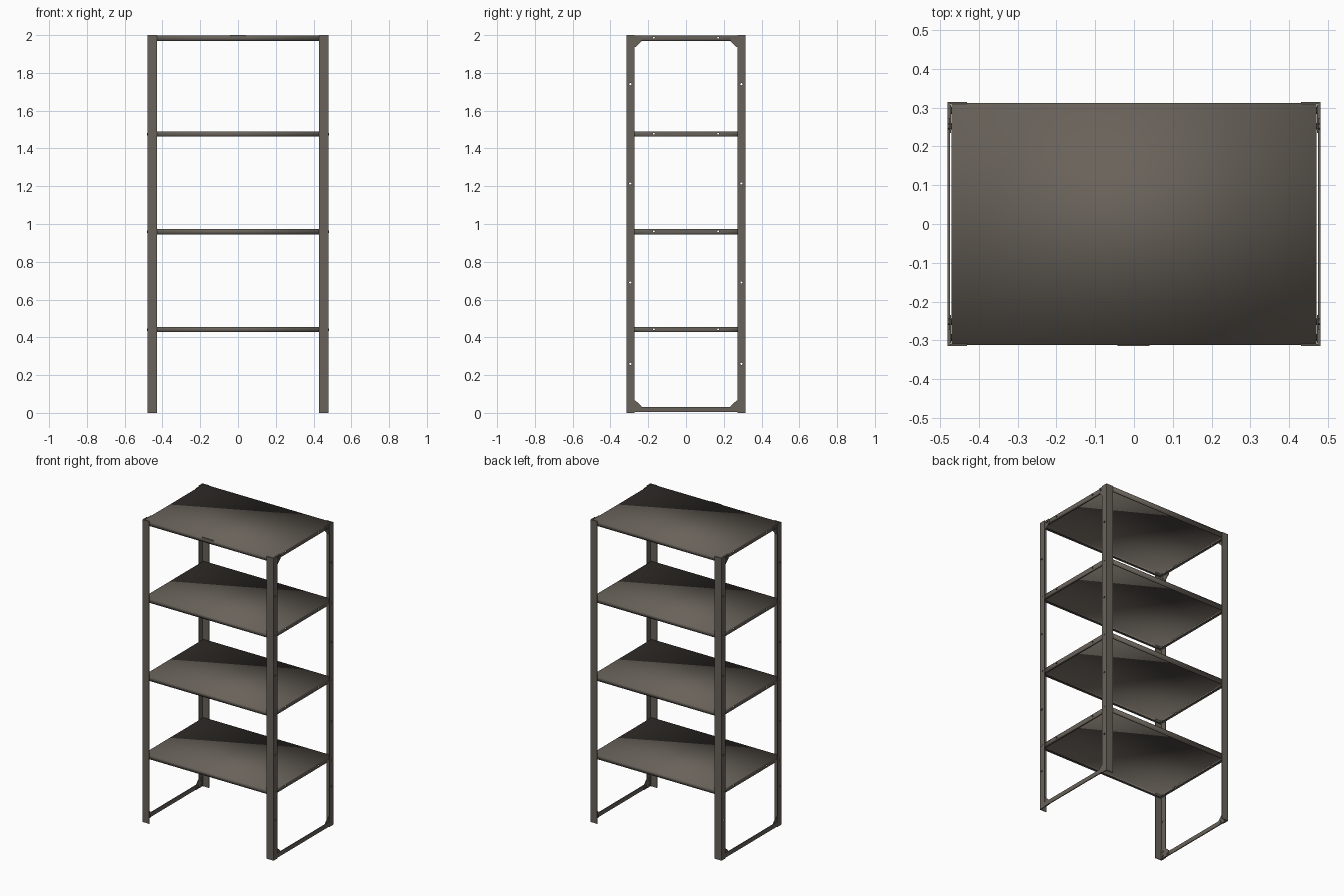
import bpy, bmesh, math
from mathutils import Matrix, Vector

cube = bpy.data.objects.get("Cube")
if cube:
    bpy.data.objects.remove(cube, do_unlink=True)

HX, HY, H = 0.48, 0.314, 2.0
WALL = 0.005
SHELF_TOPS = (0.455, 0.973, 1.49, 1.998)
SHELF_H = 0.028

steel = bpy.data.materials.new("dark warm grey steel")
colour = (0.14, 0.122, 0.102, 1)
steel.diffuse_color = colour
steel.use_nodes = True
steel.node_tree.nodes["Principled BSDF"].inputs["Base Color"].default_value = colour


def make(name, bm, smooth=False):
    bmesh.ops.recalc_face_normals(bm, faces=bm.faces)
    for f in bm.faces:
        f.smooth = smooth
    mesh = bpy.data.meshes.new(name)
    bm.to_mesh(mesh)
    bm.free()
    mesh.materials.append(steel)
    obj = bpy.data.objects.new(name, mesh)
    bpy.context.collection.objects.link(obj)
    return obj


def box(bm, lo, hi):
    lo, hi = Vector(lo), Vector(hi)
    size = [abs(c) for c in hi - lo]
    bmesh.ops.create_cube(bm, size=1, matrix=Matrix.Translation((lo + hi) / 2) @ Matrix.Diagonal((*size, 1)))


def pin(bm, x, y, z, radius, length, sides=12):
    # Cylinder lying along x
    bmesh.ops.create_cone(bm, cap_ends=True, segments=sides, radius1=radius, radius2=radius, depth=length,
                          matrix=Matrix.Translation((x, y, z)) @ Matrix.Rotation(math.pi / 2, 4, 'Y'))


def prism(bm, points, offset):
    face = bm.faces.new([bm.verts.new(p) for p in points])
    new = bmesh.ops.extrude_face_region(bm, geom=[face])["geom"]
    bmesh.ops.translate(bm, vec=offset, verts=[v for v in new if isinstance(v, bmesh.types.BMVert)])


def cut(obj, cutter):
    mod = obj.modifiers.new("bolt holes", 'BOOLEAN')
    mod.operation = 'DIFFERENCE'
    mod.solver = 'EXACT'
    mod.object = cutter


# Cutter for the through holes in posts and shelf rims
bm = bmesh.new()
for side in (-1, 1):
    for z in (0.26, 0.69, 1.215, 1.74):
        for y in (-0.295, 0.293):
            pin(bm, side * HX, y, z, 0.006, 0.06)
    for top in SHELF_TOPS:
        for y in (-0.17, 0.17):
            pin(bm, side * HX, y, top - 0.012, 0.005, 0.06)
hole_cutter = make("hole_cutter", bm)
hole_cutter.hide_render = True
hole_cutter.hide_viewport = True
hole_cutter.display_type = 'WIRE'

# Angle-section corner posts
for sx, side in ((-1, "right"), (1, "left")):
    for sy, end in ((-1, "front"), (1, "back")):
        bm = bmesh.new()
        profile = [(HX, HY), (HX - 0.05, HY), (HX - 0.05, HY - WALL), (HX - WALL, HY - WALL),
                   (HX - WALL, HY - 0.042), (HX, HY - 0.042)]
        prism(bm, [(sx * x, sy * y, 0) for x, y in profile], (0, 0, H))
        cut(make(f"{end}_{side}_post", bm), hole_cutter)

        # Gusset plates with clipped corners, at top and foot
        for label, z0, dz in (("top", H - 0.002, -1), ("foot", 0.004, 1)):
            bm = bmesh.new()
            outline = [(0.308, 0), (0.235, 0), (0.235, 0.03), (0.268, 0.062), (0.308, 0.062)]
            prism(bm, [(sx * (HX - WALL), sy * y, z0 + dz * z) for y, z in outline], (-sx * 0.004, 0, 0))
            for y, z in ((0.292, 0.015), (0.252, 0.015), (0.292, 0.045)):
                pin(bm, sx * (HX - 0.007), sy * y, z0 + dz * z, 0.008, 0.014, 6)
            make(f"{end}_{side}_{label}_gusset", bm)

        # Bolts fixing the shelves to the posts
        bm = bmesh.new()
        for top in SHELF_TOPS[:-1]:
            pin(bm, sx * (HX - 0.006), sy * 0.293, top - SHELF_H / 2, 0.008, 0.014, 6)
        make(f"{end}_{side}_shelf_bolts", bm)

    # Flat tie bar between the feet
    bm = bmesh.new()
    box(bm, (sx * (HX - 0.006), -0.272, 0.004), (sx * HX, 0.272, 0.032))
    make(f"{side}_foot_bar", bm)


# Pressed shelves: folded rim with a narrow return lip, open beneath
def shelf(name, top):
    bm = bmesh.new()
    x, y, t, lip = HX - 0.01, HY - WALL + 0.003, 0.003, 0.014
    rings = [(0, 0), (0, SHELF_H), (lip, SHELF_H), (lip, SHELF_H - t), (t, SHELF_H - t), (t, t)]
    loops = []
    for inset, depth in rings:
        loops.append([bm.verts.new((a * (x - inset), b * (y - inset), top - depth))
                      for a, b in ((-1, -1), (1, -1), (1, 1), (-1, 1))])
    for a, b in zip(loops, loops[1:]):
        for i in range(4):
            j = (i + 1) % 4
            bm.faces.new((a[i], a[j], b[j], b[i]))
    bm.faces.new(loops[0])
    bm.faces.new(loops[-1])
    obj = make(name, bm, smooth=True)
    cut(obj, hole_cutter)


for name, top in zip(("lower_shelf", "middle_shelf", "upper_shelf", "top_shelf"), SHELF_TOPS):
    shelf(name, top)

# Small blank plate on the front edge of the top shelf
bm = bmesh.new()
box(bm, (-0.043, -HY, 1.988), (0.04, -HY + 0.004, H))
make("front_tab", bm)
